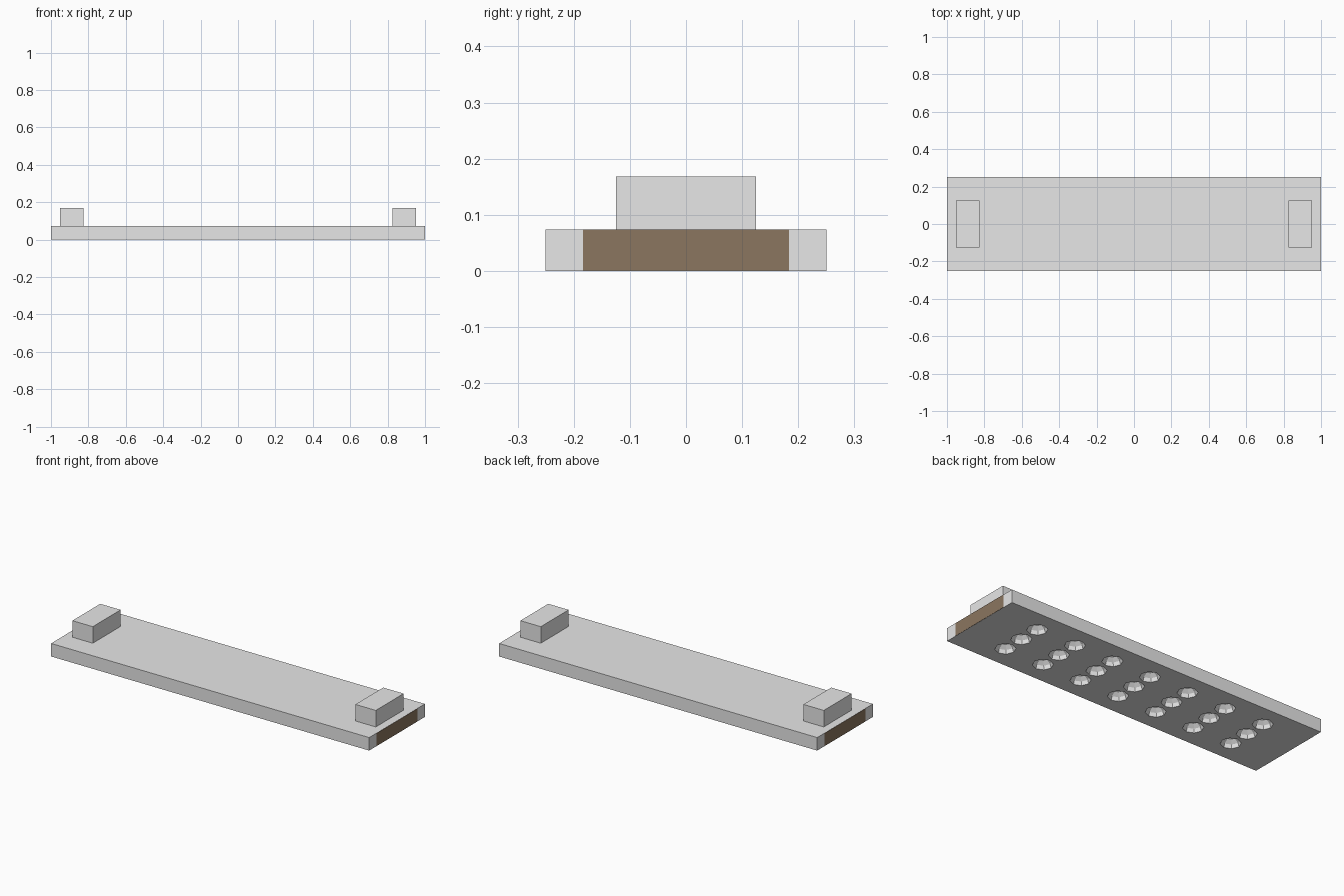
import bpy, bmesh
from mathutils import Matrix, Vector

if "Cube" in bpy.data.objects:
    bpy.data.objects.remove(bpy.data.objects["Cube"])


def material(name, rgb):
    m = bpy.data.materials.new(name)
    m.diffuse_color = (*rgb, 1)
    m.use_nodes = True
    m.node_tree.nodes["Principled BSDF"].inputs["Base Color"].default_value = m.diffuse_color
    return m


GREY = material("light_grey", (0.8, 0.8, 0.8))
BROWN = material("dark_brown", (0.26, 0.18, 0.115))


def add(name, bm, mat):
    me = bpy.data.meshes.new(name)
    bm.to_mesh(me)
    bm.free()
    me.materials.append(mat)
    ob = bpy.data.objects.new(name, me)
    bpy.context.collection.objects.link(ob)
    return ob


def box(name, lo, hi, mat):
    lo, hi = Vector(lo), Vector(hi)
    bm = bmesh.new()
    bmesh.ops.create_cube(bm, size=1, matrix=Matrix.Translation((lo + hi) / 2)
                          @ Matrix.Diagonal((*(hi - lo), 1)))
    return add(name, bm, mat)


# Main slab
plate = box("plate", (-0.999, -0.25, 0), (0.999, 0.25, 0.074), GREY)

# Faceted cups sunk into the underside, 7 x 3
bm = bmesh.new()
for i in range(-3, 4):
    for j in range(-1, 2):
        bmesh.ops.create_uvsphere(
            bm, u_segments=8, v_segments=6, radius=1,
            matrix=Matrix.Translation((i * 0.243, j * 0.123, -0.003))
            @ Matrix.Diagonal((0.054, 0.054, 0.046, 1)))
cutter = add("cup_cutter", bm, GREY)
cutter.hide_render = True
mod = plate.modifiers.new("cups", "BOOLEAN")
mod.operation = "DIFFERENCE"
mod.solver = "EXACT"
mod.object = cutter
bpy.context.view_layer.update()
deps = bpy.context.evaluated_depsgraph_get()
cut_mesh = bpy.data.meshes.new_from_object(plate.evaluated_get(deps))
plate.modifiers.clear()
plate.data = cut_mesh
bpy.data.objects.remove(cutter)

# End panels and mounting blocks, mirrored left and right
for side, s in (("left", -1), ("right", 1)):
    xs = sorted((s * 0.825, s * 0.953))
    box(side + "_mount_block", (xs[0], -0.125, 0.074), (xs[1], 0.125, 0.168), GREY)
    xs = sorted((s * 0.996, s * 1.0))
    box(side + "_end_panel", (xs[0], -0.184, 0.0005), (xs[1], 0.184, 0.0735), BROWN)
